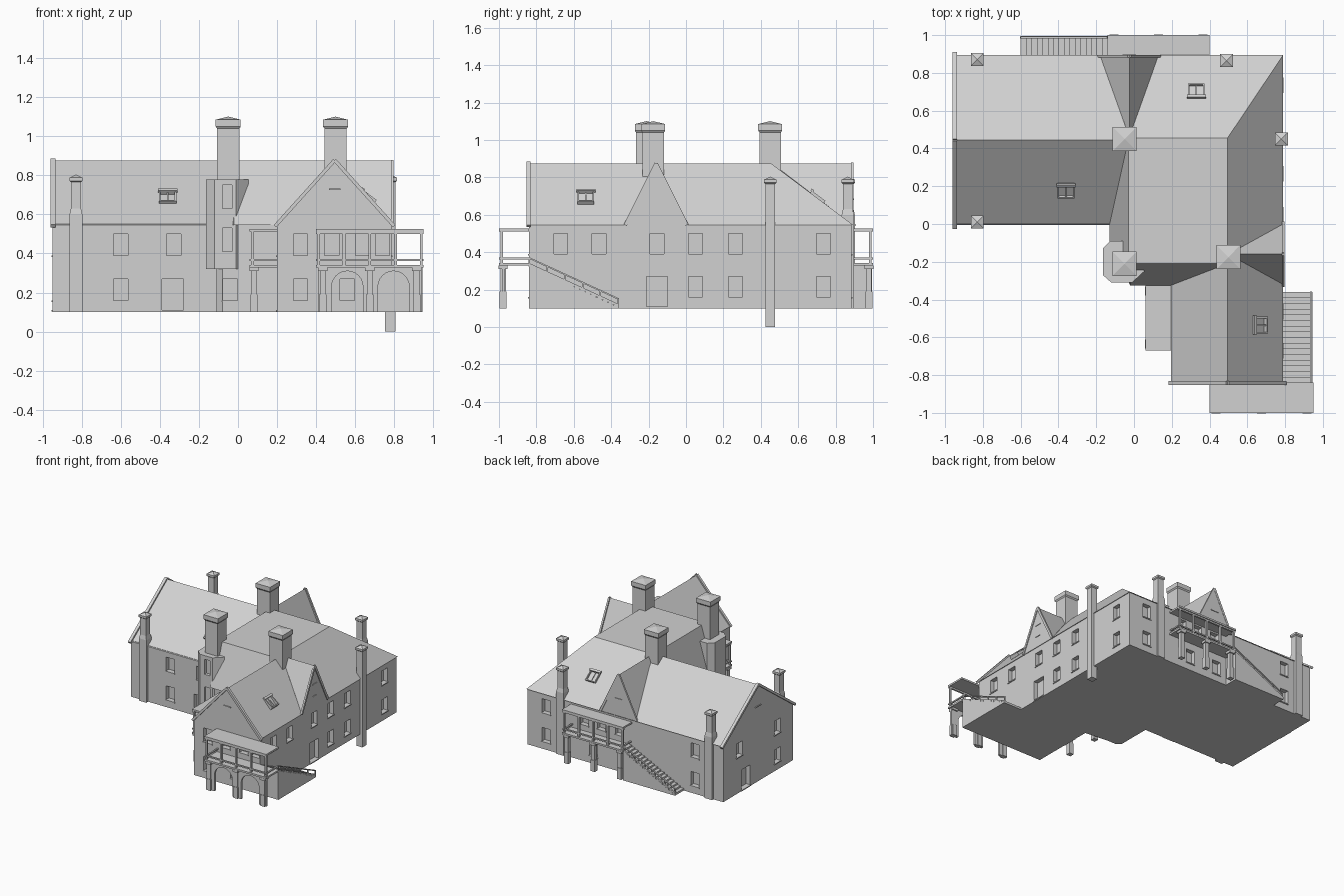
import bpy, bmesh, math
from mathutils import Vector, Matrix

if "Cube" in bpy.data.objects:
    bpy.data.objects.remove(bpy.data.objects["Cube"], do_unlink=True)

stone = bpy.data.materials.new("light grey stone")
stone.use_nodes = True
GREY = (0.64, 0.64, 0.64, 1)
stone.diffuse_color = GREY
stone.node_tree.nodes["Principled BSDF"].inputs["Base Color"].default_value = GREY


def finish(name, bm):
    bmesh.ops.recalc_face_normals(bm, faces=bm.faces)
    mesh = bpy.data.meshes.new(name)
    bm.to_mesh(mesh)
    bm.free()
    mesh.materials.append(stone)
    obj = bpy.data.objects.new(name, mesh)
    bpy.context.collection.objects.link(obj)
    return obj


def add_box(bm, x0, x1, y0, y1, z0, z1):
    mat = Matrix.Translation(((x0 + x1) / 2, (y0 + y1) / 2, (z0 + z1) / 2))
    mat = mat @ Matrix.Diagonal((abs(x1 - x0), abs(y1 - y0), abs(z1 - z0), 1))
    bmesh.ops.create_cube(bm, size=1, matrix=mat)


def boxes(name, items):
    bm = bmesh.new()
    for item in items:
        add_box(bm, *item)
    return finish(name, bm)


def add_bar(bm, a, b, w, h):
    a, b = Vector(a), Vector(b)
    d = b - a
    mat = Matrix.Translation((a + b) / 2) @ d.to_track_quat('X', 'Z').to_matrix().to_4x4()
    bmesh.ops.create_cube(bm, size=1, matrix=mat @ Matrix.Diagonal((d.length, w, h, 1)))


def hull(name, points):
    bm = bmesh.new()
    verts = [bm.verts.new(p) for p in points]
    res = bmesh.ops.convex_hull(bm, input=verts)
    bmesh.ops.delete(bm, geom=list(set(v for v in res["geom_interior"] if isinstance(v, bmesh.types.BMVert))), context='VERTS')
    bmesh.ops.dissolve_limit(bm, angle_limit=0.01, verts=bm.verts, edges=bm.edges)
    return finish(name, bm)


def prism(name, outline, z0, z1):
    bm = bmesh.new()
    face = bm.faces.new([bm.verts.new((x, y, z0)) for x, y in outline])
    top = bmesh.ops.extrude_face_region(bm, geom=[face])["geom"]
    bmesh.ops.translate(bm, vec=(0, 0, z1 - z0), verts=[v for v in top if isinstance(v, bmesh.types.BMVert)])
    return finish(name, bm)


def cut(obj, cutter):
    mod = obj.modifiers.new("openings", 'BOOLEAN')
    mod.operation, mod.solver, mod.object = 'DIFFERENCE', 'EXACT', cutter
    deps = bpy.context.evaluated_depsgraph_get()
    obj.data = bpy.data.meshes.new_from_object(obj.evaluated_get(deps))
    obj.modifiers.clear()
    bpy.data.objects.remove(cutter, do_unlink=True)


# Wall block on an L-shaped plan
BASE, EAVE, RIDGE = 0.1, 0.545, 0.875
walls = prism("walls", [(-.95, 0), (-.11, 0), (-.11, -.27), (-.08, -.3), (0, -.3), (.2, -.32),
                        (.2, -.84), (.785, -.84), (.785, .885), (-.95, .885)], BASE, EAVE + .005)

# Window and door recesses: (wall axis, wall position, centres, z range)
UP, LOW, DOOR = (.39, .5), (.16, .27), (.11, .27)
openings = [('y', 0, (-.6, -.33), UP), ('y', 0, (-.6,), LOW), ('y', 0, (-.335,), DOOR),
            ('y', -.84, (.32, .48, .64, .74), UP), ('y', -.84, (.32, .56), LOW),
            ('y', -.3, (-.04,), LOW), ('x', .2, (-.45, -.6), UP), ('x', .2, (-.5,), DOOR),
            ('x', .785, (-.67, -.465, -.155, .05, .265, .735), UP),
            ('x', .785, (.05, .265, .735), LOW), ('x', .785, (-.155,), DOOR),
            ('y', .885, (.62, .28, .13, -.03, -.7), UP), ('y', .885, (.62, .2, -.05, -.7), LOW),
            ('x', -.95, (.2, .68), UP), ('x', -.95, (.2,), LOW), ('x', -.95, (.6,), DOOR)]
holes, sills = [], []
for axis, pos, centres, (z0, z1) in openings:
    for c in centres:
        half = .055 if z0 == DOOR[0] else .037
        a, d = (c - half, c + half), (pos - .035, pos + .035)
        holes.append((*a, *d, z0, z1) if axis == 'y' else (*d, *a, z0, z1))
        a, d = (c - half - .004, c + half + .004), (pos - .006, pos + .006)
        sills.append((*a, *d, z0 - .008, z0) if axis == 'y' else (*d, *a, z0 - .008, z0))
cut(walls, boxes("opening_cutter", holes))
boxes("window_sills", sills)

# Roof masses
hull("west_wing_roof", [(x, y, z) for x in (-.95, 0) for y, z in ((-.005, EAVE), (.445, RIDGE), (.895, EAVE))])
hull("south_wing_roof", [(x, y, z) for y in (-.84, -.2) for x, z in ((.195, EAVE), (.495, RIDGE), (.79, EAVE))])
hull("central_roof", [(-.13, -.1, EAVE), (-.02, -.325, EAVE), (.79, -.325, EAVE), (.79, .895, EAVE), (-.13, .895, EAVE),
                      (-.03, -.21, RIDGE), (.495, -.21, RIDGE), (.495, .455, RIDGE), (-.03, .455, RIDGE)])
hull("east_gable", [(.79, -.32, EAVE), (.79, 0, EAVE), (.79, -.16, RIDGE), (.5, -.16, RIDGE), (.6, -.16, EAVE)])
hull("north_gable", [(-.18, .893, EAVE), (.13, .893, EAVE), (-.025, .893, RIDGE), (-.025, .46, RIDGE), (-.025, .7, EAVE)])


# Raised copings along the gables
def coping(name, a, apex, b, w):
    bm = bmesh.new()
    add_bar(bm, a, apex, w, .018)
    add_bar(bm, b, apex, w, .018)
    finish(name, bm)


coping("west_coping", (-.948, -.02, .54), (-.948, .445, .878), (-.948, .905, .54), .024)
coping("south_coping", (.19, -.842, .54), (.495, -.842, .878), (.80, -.842, .54), .02)
coping("east_coping", (.79, -.325, .545), (.79, -.16, .875), (.79, .005, .545), .014)
coping("north_coping", (-.185, .888, .545), (-.025, .888, .875), (.135, .888, .545), .014)
boxes("gable_labels", [(.465, .525, -.848, -.838, .725, .732), (.785, .795, -.185, -.13, .725, .732),
                       (.785, .795, -.18, -.135, .63, .636), (-.06, .01, .888, .898, .68, .687),
                       (-.956, -.948, .41, .48, .7, .707)])

# Corner stair turret with canted sides
turret = prism("turret", [(-.165, -.13), (-.125, -.09), (0, -.09), (.055, -.25), (-.01, -.31),
                          (-.12, -.31), (-.165, -.27)], .32, .78)
cut(turret, boxes("turret_cutter", [(-.08, -.03, -.33, -.285, z, z + .12) for z in (.41, .63)]))


# Chimneys: stacked square sections with a pyramid cap
def chimney(name, x, y, sections):
    bm = bmesh.new()
    rings = [[bm.verts.new((x + sx * r, y + sy * r, z)) for sx, sy in ((-1, -1), (1, -1), (1, 1), (-1, 1))]
             for r, z in sections]
    for lo, hi in zip(rings, rings[1:]):
        for i in range(4):
            bm.faces.new((lo[i], lo[(i + 1) % 4], hi[(i + 1) % 4], hi[i]))
    bm.faces.new(rings[0])
    tip = bm.verts.new((x, y, sections[-1][1] + .016))
    for i in range(4):
        bm.faces.new((rings[-1][i], rings[-1][(i + 1) % 4], tip))
    finish(name, bm)


for i, (x, y) in enumerate([(-.05, -.21), (-.05, .45), (.5, -.175)]):
    chimney(f"main_chimney_{i + 1}", x, y, [(.057, .6), (.057, 1.04), (.064, 1.05), (.064, 1.085)])
for i, (x, y, foot) in enumerate([(-.83, .01, .1), (-.83, .87, .1), (.49, .865, .1), (.78, .45, 0)]):
    r = .026 if foot == 0 else .033
    chimney(f"wall_chimney_{i + 1}", x, y, [(r, foot), (r, .6), (.026, .63), (.026, .765), (.034, .772), (.034, .788)])


# Roof windows: raised frame lying on the slope with a small hood
def skylight(name, x, y, z, turn):
    bm = bmesh.new()
    for s in (-1, 1):
        add_box(bm, s * .036, s * .044, -.045, .045, -.01, .015)
        add_box(bm, -.044, .044, s * .037, s * .045, -.01, .015)
    add_box(bm, -.05, .05, .035, .052, .012, .024)
    add_box(bm, -.004, .004, -.045, .045, -.01, .008)
    bm.transform(Matrix.Translation((x, y, z)) @ Matrix.Rotation(turn, 4, 'Z') @ Matrix.Rotation(.64, 4, 'X'))
    finish(name, bm)


skylight("south_skylight", -.36, .18, .683, 0)
skylight("north_skylight", .33, .7, .69, math.pi)
skylight("east_skylight", .665, -.535, .689, math.pi / 2)


# Covered balconies: slab, roof, posts, rails and square columns below
def balcony(name, x0, x1, y0, y1, outer, count, columns):
    along_x = outer in (y0, y1)
    lo, hi = (x0, x1) if along_x else (y0, y1)
    inner = (y0 + y1 - outer) if along_x else (x0 + x1 - outer)
    line = outer + math.copysign(.014, inner - outer)
    items = [(x0, x1, y0, y1, .328, .342), (x0, x1, y0, y1, .512, .526)]

    def put(a0, a1, c, r, z0, z1):
        items.append((a0, a1, c - r, c + r, z0, z1) if along_x else (c - r, c + r, a0, a1, z0, z1))

    for i in range(count):
        p = lo + .012 + (hi - lo - .024) * i / (count - 1)
        put(p - .007, p + .007, line, .007, .34, .515)
    put(lo, hi, line, .006, .362, .372)
    put(lo, hi, line, .007, .5, .514)
    for end in (lo + .01, hi - .01):
        span = sorted((inner, outer))
        items.append((end - .006, end + .006, *span, .362, .372) if along_x
                     else (*span, end - .006, end + .006, .362, .372))
    for i in range(columns):
        p = lo + .035 + (hi - lo - .07) * i / (columns - 1)
        c = line + math.copysign(.008, inner - outer)
        for r, z0, z1 in ((.019, .1, .19), (.015, .19, .31), (.024, .31, .33)):
            put(p - r, p + r, c, r, z0, z1)
    boxes(name, items)


balcony("south_balcony", .4, .95, -1, -.84, -1, 5, 3)
balcony("north_balcony", -.14, .4, .885, 1, 1, 5, 3)
balcony("west_balcony", .06, .2, -.67, -.32, .06, 4, 2)

# Arcade beneath the south balcony
arcade = boxes("south_arcade", [(.41, .94, -.985, -.967, .1, .33)])
for x in (.56, .797):
    cutter = prism("arch_cutter", [(x - .08, .05), (x + .08, .05)] +
                   [(x + .08 * math.cos(a * math.pi / 12), .23 + .08 * math.sin(a * math.pi / 12)) for a in range(13)],
                   .9, 1.05)
    cutter.data.transform(Matrix.Rotation(math.pi / 2, 4, 'X'))
    bpy.context.view_layer.update()
    cut(arcade, cutter)


# Solid outside stairs with an open rail on the outer edge
def stairs(name, length, width, steps, place):
    bm = bmesh.new()
    run = length / steps
    for i in range(steps):
        add_box(bm, i * run, (i + 1) * run, 0, width, .1, .335 - (i + .5) * .225 / steps)
    edge = width - .008
    for h, t in ((.035, .008), (.0, .014)):
        add_bar(bm, (0, edge, .335 + h), (length, edge, .115 + h), .012, t)
    for i in range(6):
        x = length * (i + .03) / 5.06
        z = .335 - .22 * x / length
        add_box(bm, x - .004, x + .004, edge - .004, edge + .004, z - .01, z + .037)
    bm.transform(place)
    finish(name, bm)


stairs("east_stairs", .48, .16, 16, Matrix.Translation((.785, -.84, 0)) @ Matrix(((0, 1, 0, 0), (1, 0, 0, 0), (0, 0, 1, 0), (0, 0, 0, 1))))
stairs("north_stairs", .46, .11, 16, Matrix.Translation((-.14, .885, 0)) @ Matrix.Scale(-1, 4, (1, 0, 0)))

# Mirrored stairs need their normals turned outward again
for name in ("east_stairs", "north_stairs"):
    mesh = bpy.data.objects[name].data
    bm = bmesh.new()
    bm.from_mesh(mesh)
    bmesh.ops.recalc_face_normals(bm, faces=bm.faces)
    bm.to_mesh(mesh)
    bm.free()
